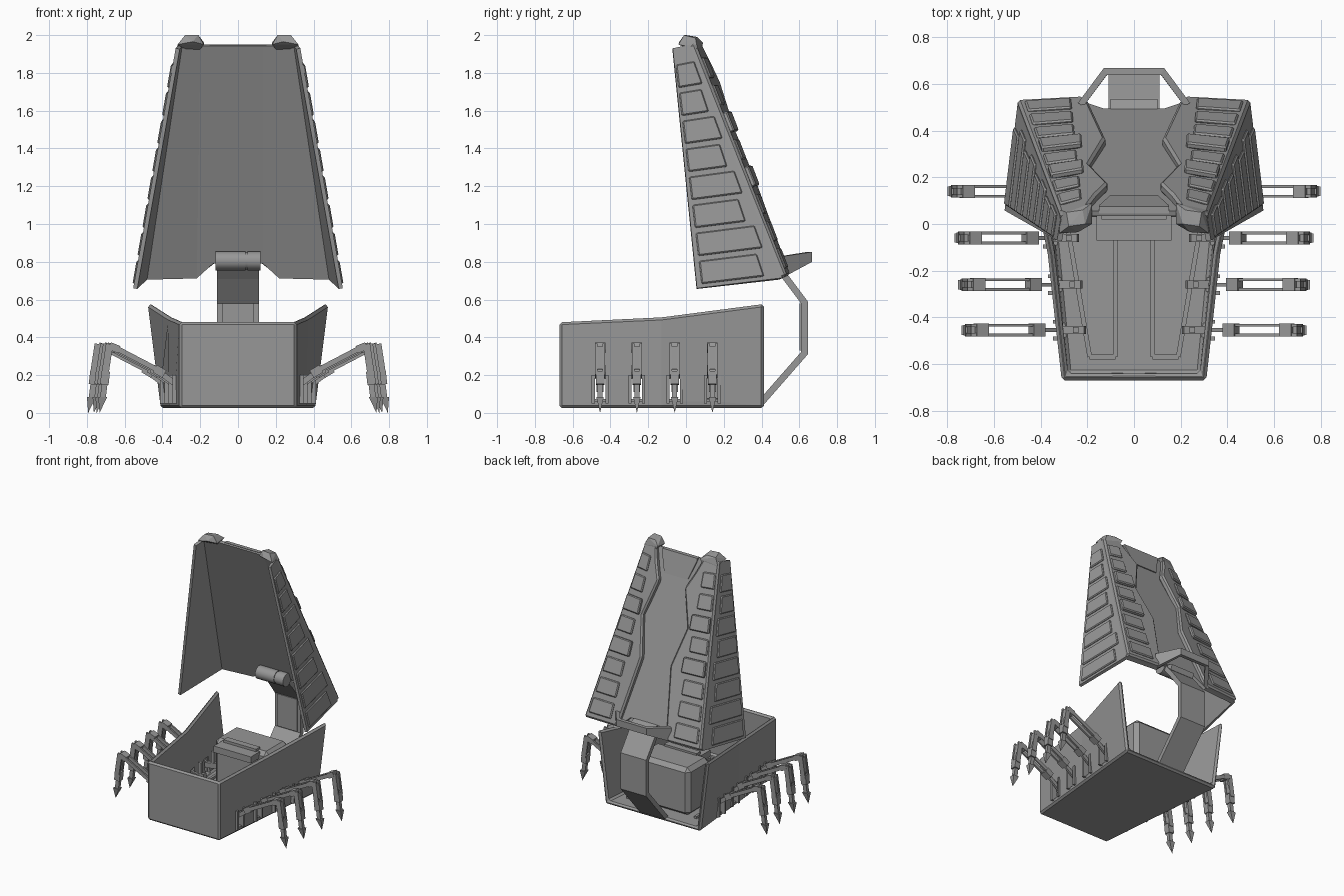
import bpy, bmesh
from mathutils import Vector, Matrix

cube = bpy.data.objects.get("Cube")
if cube:
    bpy.data.objects.remove(cube, do_unlink=True)

grey = bpy.data.materials.new("plain_grey")
grey.use_nodes = True
GREY = (0.31, 0.31, 0.31, 1)
grey.diffuse_color = GREY
grey.node_tree.nodes["Principled BSDF"].inputs["Base Color"].default_value = GREY


def finish(name, bm, mirror=False, thick=0, bevel=0, closed=True):
    if closed:
        bmesh.ops.recalc_face_normals(bm, faces=bm.faces)
    mesh = bpy.data.meshes.new(name)
    bm.to_mesh(mesh)
    bm.free()
    mesh.materials.append(grey)
    ob = bpy.data.objects.new(name, mesh)
    bpy.context.collection.objects.link(ob)
    if mirror:
        ob.modifiers.new("Mirror", 'MIRROR').merge_threshold = 0.0005
    if thick:
        m = ob.modifiers.new("Solidify", 'SOLIDIFY')
        m.thickness, m.offset, m.use_even_offset = thick, -1, True
    if bevel:
        m = ob.modifiers.new("Bevel", 'BEVEL')
        m.width, m.segments, m.limit_method = bevel, 1, 'ANGLE'
    return ob


def face(bm, pts):
    bm.faces.new([bm.verts.new(p) for p in pts])


def beam(bm, p, q, w, h):
    """Box from p to q, w across and h deep."""
    p, q = Vector(p), Vector(q)
    d = (q - p).normalized()
    side = Vector((0, 1, 0)) if abs(d.y) < 0.7 else Vector((1, 0, 0))
    side = (side - d * side.dot(d)).normalized()
    up = d.cross(side)
    rot = Matrix((d, side, up)).transposed().to_4x4()
    size = Matrix.Diagonal(((q - p).length, w, h, 1))
    bmesh.ops.create_cube(bm, size=1, matrix=Matrix.Translation((p + q) / 2) @ rot @ size)


def convex(bm, pts):
    vs = [bm.verts.new(p) for p in pts]
    bmesh.ops.convex_hull(bm, input=vs)


def slab(bm, quad, outline, d0, d1):
    """Prism on a four-cornered surface; the outline is in its own u, v."""
    a, b, c, d = quad
    n = (b - a).cross(d - a).normalized()
    flat = [a.lerp(b, u).lerp(d.lerp(c, u), v) for u, v in outline]
    lo = [bm.verts.new(p + n * d0) for p in flat]
    hi = [bm.verts.new(p + n * d1) for p in flat]
    bm.faces.new(lo[::-1])
    bm.faces.new(hi)
    for i in range(len(lo)):
        j = (i + 1) % len(lo)
        bm.faces.new((lo[i], lo[j], hi[j], hi[i]))


def rect(u0, u1, v0, v1):
    return [(u0, v0), (u1, v0), (u1, v1), (u0, v1)]


# Hull: open at the top and the rear, walls leaning out toward the back
FLOOR = 0.025
stations = [(-0.67, 0.31, 0.31, 0.48), (-0.13, 0.36, 0.37, 0.505), (0.41, 0.41, 0.48, 0.575)]
bm = bmesh.new()
for (y0, b0, t0, z0), (y1, b1, t1, z1) in zip(stations, stations[1:]):
    face(bm, [(0, y0, FLOOR), (0, y1, FLOOR), (b1, y1, FLOOR), (b0, y0, FLOOR)])
    face(bm, [(b0, y0, FLOOR), (b1, y1, FLOOR), (t1, y1, z1), (t0, y0, z0)])
y0, b0, t0, z0 = stations[0]
face(bm, [(0, y0, FLOOR), (b0, y0, FLOOR), (t0, y0, z0), (0, y0, z0)])
bmesh.ops.remove_doubles(bm, verts=bm.verts, dist=0.0005)
hull = finish("hull", bm, mirror=True, thick=0.03, bevel=0.013, closed=False)

# Leg openings through both walls
LEGS = [(-0.455, 0), (-0.26, 0.015), (-0.06, 0.03), (0.14, 0.06)]
bm = bmesh.new()
for y, _ in LEGS:
    beam(bm, (-0.7, y, 0.12), (0.7, y, 0.12), 0.06, 0.12)
cutter = finish("leg_opening_cutter", bm)
cutter.hide_render = True
cutter.hide_viewport = True
cutter.display_type = 'WIRE'
cut = hull.modifiers.new("Openings", 'BOOLEAN')
cut.object, cut.operation, cut.solver = cutter, 'DIFFERENCE', 'EXACT'

# Seat block with its front ledge
bm = bmesh.new()
beam(bm, (0, 0.03, 0.23), (0, 0.3, 0.23), 0.46, 0.37)
finish("seat_block", bm, bevel=0.03)
bm = bmesh.new()
beam(bm, (0, -0.07, 0.385), (0, 0.04, 0.385), 0.32, 0.05)
beam(bm, (0, 0.02, 0.42), (0, 0.07, 0.42), 0.28, 0.02)
finish("seat_ledge", bm)

# Raised floor rails
bm = bmesh.new()
rail = [(0.08, 0.03), (0.08, -0.57), (0.19, -0.57), (0.29, 0.02), (0.29, 0.3)]
for (xa, ya), (xb, yb) in zip(rail, rail[1:]):
    beam(bm, (xa, ya, 0.06), (xb, yb, 0.06), 0.02, 0.025)
finish("floor_rails", bm, mirror=True)

# Legs: joint in the hull, twin-rod arm, shin and pointed foot
for i, (y, dx) in enumerate(LEGS):
    wall = 0.37 + (y + 0.06) * 0.11
    bm = bmesh.new()

    def part(xa, za, xb, zb, w, h, off=0):
        beam(bm, (xa + dx, y + off, za), (xb + dx, y + off, zb), w, h)

    part(0.21, 0.15, 0.315, 0.13, 0.035, 0.04)
    part(0.25, 0.14, 0.25, 0.25, 0.025, 0.025)
    part(0.3, 0.13, 0.415, 0.215, 0.016, 0.03)
    part(0.39, 0.205, 0.44, 0.235, 0.055, 0.045)
    part(0.63, 0.335, 0.68, 0.355, 0.055, 0.04)
    for s in (-1, 1):
        part(0.43, 0.23, 0.65, 0.345, 0.012, 0.028, s * 0.021)
        beam(bm, (wall + 0.005, y + s * 0.036, 0.05), (wall + 0.005, y + s * 0.036, 0.2), 0.016, 0.03)
        part(0.68, 0.365, 0.705, 0.2, 0.014, 0.038, s * 0.02)
    part(0.685, 0.35, 0.7, 0.23, 0.028, 0.026)
    part(0.7, 0.22, 0.708, 0.15, 0.045, 0.045)
    part(0.705, 0.16, 0.716, 0.075, 0.026, 0.03)
    convex(bm, [(0.716 + dx + a, y + b, 0.085) for a in (-0.024, 0.024) for b in (-0.02, 0.02)]
           + [(0.733 + dx, y, 0)])
    finish("leg_pair_%d" % (i + 1), bm, mirror=True)

# Rear support arm
arm = [(0.40, 0.03), (0.645, 0.31), (0.645, 0.59), (0.54, 0.73), (0.47, 0.81)]
bm = bmesh.new()
for (ya, za), (yb, zb) in zip(arm, arm[1:]):
    face(bm, [(0.11, ya, za), (-0.11, ya, za), (-0.11, yb, zb), (0.11, yb, zb)])
bmesh.ops.remove_doubles(bm, verts=bm.verts, dist=0.0005)
finish("support_arm", bm, thick=0.035, closed=False)
bm = bmesh.new()
beam(bm, (0, 0.607, 0.33), (0, 0.607, 0.58), 0.012, 0.17)
finish("arm_plate", bm)

# Tall back shell: columns run from wing edge to the centre
low = [Vector(p) for p in ((0.555, 0.058, 0.66), (0.5, 0.51, 0.715), (0.22, 0.525, 0.72),
                           (0.13, 0.495, 0.8), (0, 0.495, 0.8))]
high = [Vector(p) for p in ((0.33, -0.07, 1.93), (0.315, 0.02, 1.95), (0.2, 0.055, 1.95),
                            (0.13, 0.055, 1.95), (0, 0.055, 1.95))]
bm = bmesh.new()
for i in range(4):
    face(bm, [low[i], low[i + 1], high[i + 1], high[i]])
bmesh.ops.remove_doubles(bm, verts=bm.verts, dist=0.0005)
finish("back_shell", bm, mirror=True, thick=0.022, closed=False)

# Stepped plates on the outer side of each wing
side = (low[0], low[1], high[1], high[0])
bm = bmesh.new()
for k in range(8):
    v = 0.015 + k * 0.117
    u = 0.9 if k % 2 else 0.8
    slab(bm, side, rect(0.06, u, v, v + 0.095), -0.005, 0.011)
finish("wing_side_plates", bm, mirror=True, bevel=0.006)

# Raised back pads with a zigzag inner edge
back = (low[1], low[2], high[2], high[1])
pad = [(0, 0), (1, 0), (1.08, 0.04), (1.42, 0.4), (1.1, 0.62), (1.65, 0.83), (1.3, 0.92), (1, 1), (0, 1)]
bm = bmesh.new()
slab(bm, back, pad, -0.02, 0.028)
finish("back_pads", bm, mirror=True, bevel=0.012)

# Blocks stepping up each pad
bm = bmesh.new()
for k in range(8):
    v = 0.03 + k * 0.117
    big = k in (3, 5)
    slab(bm, back, rect(0.1, 0.95 if big else 0.82, v, v + 0.085), 0.02, 0.05 if big else 0.038)
finish("back_pad_blocks", bm, mirror=True, bevel=0.007)

# Cross bar joining the pads near the top
bm = bmesh.new()
convex(bm, [(s * x, y, z) for s in (-1, 1) for x, y, z in
            ((0.15, 0.045, 1.95), (0.15, 0.075, 1.95), (0.1, 0.125, 1.79), (0.1, 0.095, 1.79),
             (0.1, 0.105, 1.82), (0.15, 0.08, 1.93))])
finish("top_cross_panel", bm)

# Horns on the top corners
bm = bmesh.new()
convex(bm, [(0.18, 0.0, 1.95), (0.18, 0.09, 1.96), (0.21, 0, 2), (0.22, 0.06, 1.99), (0.28, -0.01, 2),
            (0.29, 0.05, 1.985), (0.32, -0.04, 1.95), (0.315, 0.06, 1.93), (0.24, -0.035, 1.965), (0.22, 0.08, 1.9)])
finish("top_horns", bm, mirror=True)

# Collar around the arm
collar = [(0.24, 0.52, 0.72, 0.83), (0.13, 0.668, 0.8, 0.852), (0, 0.668, 0.8, 0.852)]
bm = bmesh.new()
for (xa, ya, la, ha), (xb, yb, lb, hb) in zip(collar, collar[1:]):
    face(bm, [(xa, ya, la), (xb, yb, lb), (xb, yb, hb), (xa, ya, ha)])
bmesh.ops.remove_doubles(bm, verts=bm.verts, dist=0.0005)
finish("arm_collar", bm, mirror=True, thick=0.028, closed=False)

# Hinge roller with end sleeves and its bracket
bm = bmesh.new()
for x, length, r in ((-0.04, 0.16, 0.05), (0.045, 0.02, 0.045), (0.085, 0.07, 0.05)):
    turn = Matrix.Translation((x, 0.43, 0.805)) @ Matrix.Rotation(1.5708, 4, 'Y')
    bmesh.ops.create_cone(bm, cap_ends=True, segments=16, radius1=r, radius2=r, depth=length, matrix=turn)
roller = finish("hinge_roller", bm)
for p in roller.data.polygons:
    p.use_smooth = len(p.vertices) == 4
bm = bmesh.new()
beam(bm, (0, 0.44, 0.8), (0, 0.53, 0.77), 0.2, 0.04)
finish("hinge_bracket", bm)
